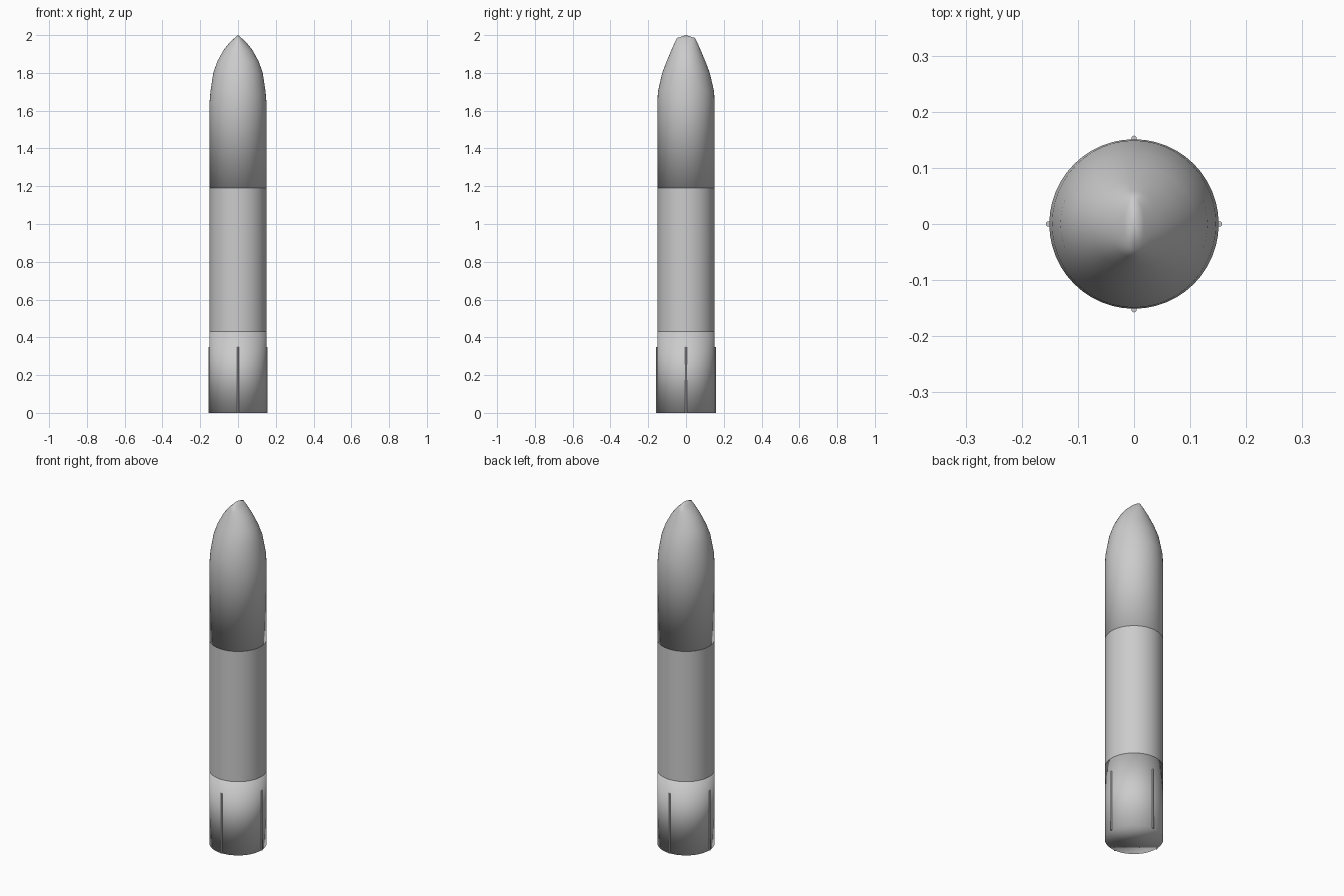
import bpy, bmesh, math

if "Cube" in bpy.data.objects:
    bpy.data.objects.remove(bpy.data.objects["Cube"])

R = 0.151
SIDES = 48


def lathe(name, rings, cap_bottom, cap_top, tip=None):
    """Skin a stack of elliptical rings given as (z, x_radius, y_radius)."""
    bm = bmesh.new()
    loops = []
    for z, rx, ry in rings:
        loops.append([bm.verts.new((rx * math.cos(2 * math.pi * i / SIDES),
                                    ry * math.sin(2 * math.pi * i / SIDES), z))
                      for i in range(SIDES)])
    for a, b in zip(loops, loops[1:]):
        for i in range(SIDES):
            j = (i + 1) % SIDES
            bm.faces.new((a[i], a[j], b[j], b[i]))
    if cap_bottom:
        bm.faces.new(loops[0][::-1])
    if cap_top:
        bm.faces.new(loops[-1])
    if tip is not None:
        t = bm.verts.new((0, 0, tip))
        for i in range(SIDES):
            bm.faces.new((loops[-1][i], loops[-1][(i + 1) % SIDES], t))
    for f in bm.faces:
        f.smooth = True
    me = bpy.data.meshes.new(name)
    bm.to_mesh(me)
    bm.free()
    ob = bpy.data.objects.new(name, me)
    bpy.context.collection.objects.link(ob)
    return ob


# Lower stage, closed with soft normals at the rims
lathe("lower_stage", [(0, R, R), (0.43, R, R)], True, True)

# Plain middle tube
lathe("middle_stage", [(0.43, R, R), (1.19, R, R)], False, False)

# Upper stage with a slightly chisel-shaped nose
nose = [(1.19, R, R), (1.64, R, R), (1.70, 0.146, 0.149), (1.80, 0.131, 0.126),
        (1.86, 0.110, 0.103), (1.92, 0.077, 0.078), (1.96, 0.045, 0.060),
        (1.985, 0.018, 0.047)]
lathe("nose_section", nose, True, False, tip=2.0)

# Four thin rods along the lower body
for k in range(4):
    a = k * math.pi / 2
    bpy.ops.mesh.primitive_cylinder_add(
        vertices=10, radius=0.005, depth=0.35,
        location=(0.1525 * math.cos(a), 0.1525 * math.sin(a), 0.175))
    rod = bpy.context.object
    rod.name = f"side_rod_{k + 1}"
    bpy.ops.object.shade_smooth_by_angle()
